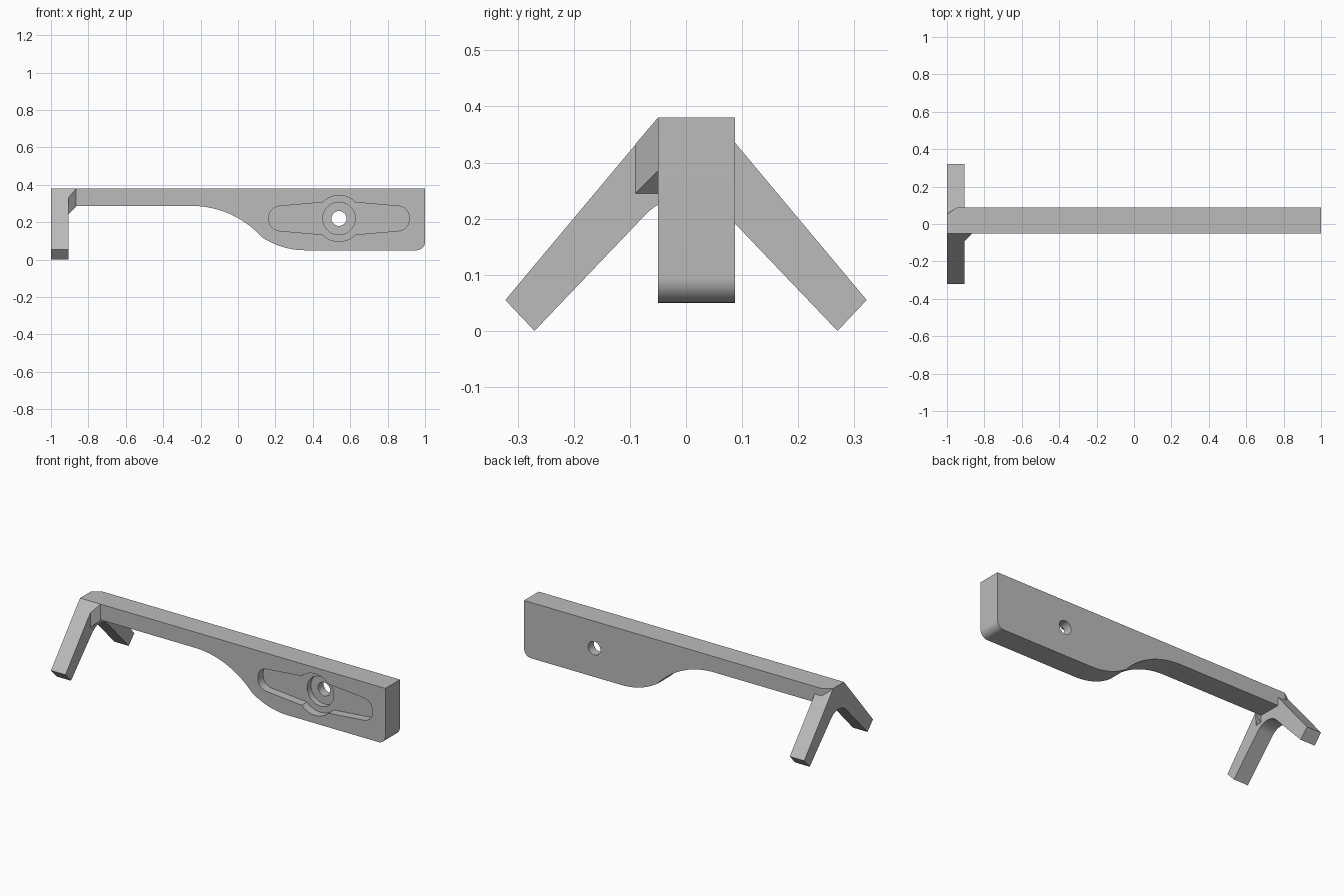
import bpy, bmesh
from math import radians, sin, cos, asin
from mathutils import Vector

cube = bpy.data.objects.get("Cube")
if cube:
    bpy.data.objects.remove(cube, do_unlink=True)

grey = bpy.data.materials.new("plain grey")
grey.use_nodes = True
grey.diffuse_color = (0.5, 0.5, 0.5, 1)
grey.node_tree.nodes["Principled BSDF"].inputs["Base Color"].default_value = (0.5, 0.5, 0.5, 1)


def prism(name, points, sweep):
    """Extrude a closed 3D outline along a vector."""
    bm = bmesh.new()
    face = bm.faces.new([bm.verts.new(p) for p in points])
    ext = bmesh.ops.extrude_face_region(bm, geom=[face], use_keep_orig=True)
    bmesh.ops.translate(bm, vec=Vector(sweep),
                        verts=[v for v in ext["geom"] if isinstance(v, bmesh.types.BMVert)])
    bmesh.ops.recalc_face_normals(bm, faces=bm.faces)
    mesh = bpy.data.meshes.new(name)
    bm.to_mesh(mesh)
    bm.free()
    mesh.materials.append(grey)
    ob = bpy.data.objects.new(name, mesh)
    bpy.context.collection.objects.link(ob)
    return ob


def arc(cx, cz, r, start, end, steps=16):
    angles = [radians(start + (end - start) * i / steps) for i in range(steps + 1)]
    return [(cx + r * cos(a), cz + r * sin(a)) for a in angles]


def cut(target, cutter):
    bpy.ops.object.select_all(action="DESELECT")
    bpy.context.view_layer.objects.active = target
    target.select_set(True)
    mod = target.modifiers.new("cut", "BOOLEAN")
    mod.operation, mod.solver, mod.object = "DIFFERENCE", "EXACT", cutter
    bpy.ops.object.modifier_apply(modifier=mod.name)
    bpy.data.objects.remove(cutter, do_unlink=True)


def smooth(ob):
    bpy.ops.object.select_all(action="DESELECT")
    bpy.context.view_layer.objects.active = ob
    ob.select_set(True)
    bpy.ops.object.shade_smooth_by_angle(angle=radians(25))


FRONT, BACK, TOP, BOTTOM = -0.05, 0.087, 0.38, 0.05
ARM_X = -0.905

# Main bar: slim rail that sweeps down into a deep plate
sweep_end = 270 - 180 + -48.4
outline = [(-1, TOP), (-1, 0.287)]
outline += arc(-0.246, 0.287 - 0.5, 0.5, 90, sweep_end, 24)
outline += arc(0.36, BOTTOM + 0.42, 0.42, 270 - 33.5, 270)
outline += arc(0.955, BOTTOM + 0.045, 0.045, 270, 360, 10) + [(1, TOP)]
bar = prism("main_bar", [(x, FRONT, z) for x, z in outline], (0, BACK - FRONT, 0))

# Tapered slot, round hub recess, counterbore and through hole
HX, HZ = 0.54, 0.22


def front_cutter(points, depth):
    return prism("cutter", [(x, FRONT - 0.05, z) for x, z in points], (0, depth + 0.05, 0))


right_half = [(HX, HZ - 0.094)] + arc(0.855, HZ - 0.006, 0.06, 277, 360, 10)
right_half += arc(0.855, HZ + 0.006, 0.06, 0, 83, 10) + [(HX, HZ + 0.094)]
left_half = [(2 * HX - x, z) for x, z in reversed(right_half[1:-1])]
cut(bar, front_cutter(right_half + left_half, 0.05))
for radius, depth in ((0.123, 0.05), (0.087, 0.085), (0.04, 0.3)):
    cut(bar, front_cutter(arc(HX, HZ, radius, 0, 360, 48)[:-1], depth))

# Trimmed rear corner at the arm end
cut(bar, prism("cutter", [(-1.05, 0.018, 0.2), (-0.94, BACK + 0.007, 0.2), (-1.05, 0.15, 0.2)],
               (0, 0, 0.3)))
smooth(bar)

# Splayed arms: one chevron with a rounded inner arch
section = [(0.05, TOP), (0.322, 0.055), (0.27, 0)]
section += arc(0, 0.138, 0.1, 45, 135, 20)
section += [(-0.27, 0), (-0.322, 0.055), (-0.05, TOP)]
arms = prism("splayed_arms", [(-1, y, z) for y, z in section], (ARM_X + 1, 0, 0))
smooth(arms)

# Corner gusset between the front arm and the bar
gusset = prism("corner_gusset",
               [(ARM_X, -0.09, 0.245), (ARM_X, FRONT, 0.245), (-0.865, FRONT, 0.285)],
               (0, 0, 0.095))
for v in gusset.data.vertices:
    if v.co.z > 0.33:
        v.co.z = 0.333 if v.co.y < -0.08 else TOP
